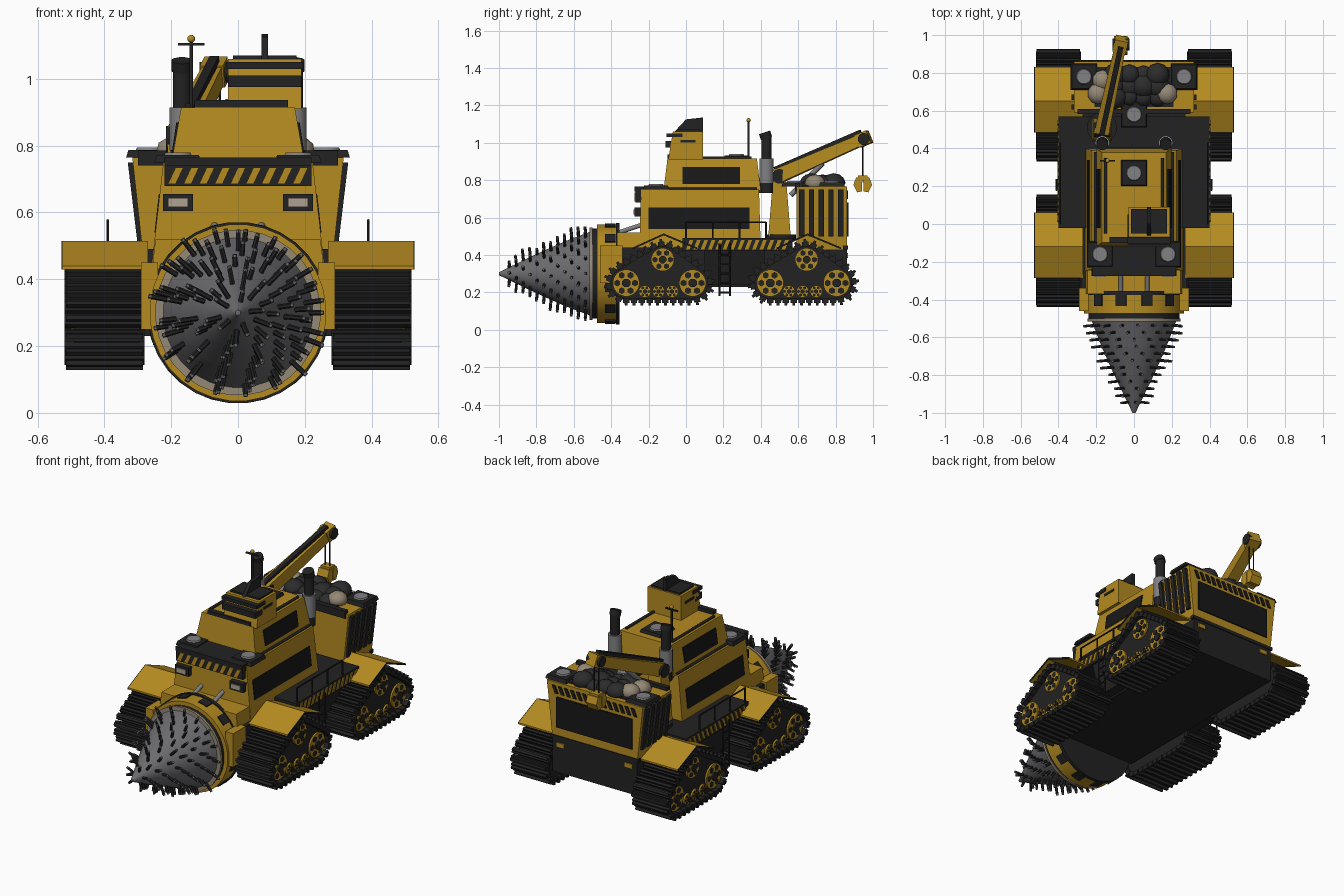
import bpy, bmesh, math, random
from mathutils import Vector, geometry

random.seed(4)
if "Cube" in bpy.data.objects:
    bpy.data.objects.remove(bpy.data.objects["Cube"])


def material(name, red, green, blue):
    mat = bpy.data.materials.new(name)
    mat.use_nodes = True
    mat.diffuse_color = (red, green, blue, 1)
    mat.node_tree.nodes["Principled BSDF"].inputs["Base Color"].default_value = (red, green, blue, 1)
    return mat


YELLOW = material("machine yellow", .46, .26, .015)
BLACK = material("black metal", .016, .016, .017)
GLASS = material("dark panel", .009, .009, .01)
STEEL = material("drill steel", .15, .15, .16)
SILVER = material("silver", .22, .22, .23)
WORN = material("worn ring and pale stone", .3, .25, .18)
LAMP = material("lamp", .42, .36, .28)
ROCK = material("dark rock", .025, .025, .025)
created = []


# Every shape helper returns (vertices, faces) in model space
def loft(lower, upper):
    n = len(lower)
    sides = [(i, (i + 1) % n, (i + 1) % n + n, i + n) for i in range(n)]
    return list(lower) + list(upper), sides + [tuple(range(n)), tuple(range(n, n + n))]


def extrude(points, vector):
    points = [Vector(p) for p in points]
    return loft(points, [p + Vector(vector) for p in points])


def box(x, y, z, taper_x=1, taper_y=1):
    cx, cy = sum(x) / 2, sum(y) / 2
    order = ((0, 0), (1, 0), (1, 1), (0, 1))
    lower = [Vector((x[i], y[j], z[0])) for i, j in order]
    upper = [Vector((cx + (p.x - cx) * taper_x, cy + (p.y - cy) * taper_y, z[1])) for p in lower]
    return loft(lower, upper)


def rod(start, end, radius, end_radius=None, sides=12):
    start, end = Vector(start), Vector(end)
    turn = (end - start).to_track_quat('Z', 'Y')
    far = radius if end_radius is None else end_radius
    rim = []
    for i in range(sides):
        angle = (i + .5) * math.tau / sides
        rim.append(turn @ Vector((math.cos(angle), math.sin(angle), 0)))
    return loft([start + p * radius for p in rim], [end + p * far for p in rim])


def ball(center, radius, squash=1):
    bm = bmesh.new()
    bmesh.ops.create_icosphere(bm, subdivisions=2, radius=radius)
    verts = [Vector((v.co.x, v.co.y, v.co.z * squash)) + Vector(center) for v in bm.verts]
    faces = [tuple(v.index for v in f.verts) for f in bm.faces]
    bm.free()
    return verts, faces


def profile(points, x):
    return extrude([(x[0], y, z) for y, z in points], (x[1] - x[0], 0, 0))


def side_panel(x_low, x_high, y, z):
    corners = [(x_low, y[0], z[0]), (x_low, y[1], z[0]), (x_high, y[1], z[1]), (x_high, y[0], z[1])]
    return extrude(corners, (.008, 0, 0))


def stripes(start, along, up, out, count):
    start, along, up = Vector(start), Vector(along), Vector(up)
    width = along / count / 2
    shapes = []
    for i in range(count):
        p = start + width * i * 2
        shapes.append(extrude([p, p + width, p + width * 2 + up, p + width + up], out))
    return shapes


def part(name, mat, shapes, mirror=False, rear=False):
    verts, faces = [], []
    for shape_verts, shape_faces in shapes:
        base = len(verts)
        verts += shape_verts
        faces += [tuple(i + base for i in f) for f in shape_faces]
    mesh = bpy.data.meshes.new(name)
    mesh.from_pydata(verts, [], faces)
    bm = bmesh.new()
    bm.from_mesh(mesh)
    bmesh.ops.recalc_face_normals(bm, faces=bm.faces)
    bm.to_mesh(mesh)
    bm.free()
    mesh.materials.append(mat)
    obj = bpy.data.objects.new(name, mesh)
    bpy.context.collection.objects.link(obj)
    if rear:
        copy = obj.modifiers.new("rear copy", 'ARRAY')
        copy.use_relative_offset = False
        copy.use_constant_offset = True
        copy.constant_offset_displace = (0, .77, 0)
    if mirror:
        obj.modifiers.new("other side", 'MIRROR')
    created.append(obj)


# Slightly bulging drill cone with rings of studs
cone = [(-.51, .226), (-.65, .172), (-.8, .105), (-1, .008)]
part("drill_cone", STEEL, [rod((0, a, .3), (0, b, .3), ra, rb, 40) for (a, ra), (b, rb) in zip(cone, cone[1:])])
studs, tips = [], []
for ring in range(12):
    y = -.535 - ring * .037
    radius = next(ra + (rb - ra) * (y - a) / (b - a) for (a, ra), (b, rb) in zip(cone, cone[1:]) if y >= b)
    count = max(5, round(17 * radius / .22))
    for i in range(count):
        angle = (i + ring * .37) * math.tau / count
        out = Vector((math.cos(angle), -.1, math.sin(angle)))
        base = Vector((0, y, .3)) + Vector((out.x, 0, out.z)) * (radius - .01)
        tip = base + out * random.uniform(.035, .065)
        studs.append(rod(base, tip, .008, sides=6))
        tips.append(rod(tip, tip + out * .008, .007, sides=6))
part("drill_studs", BLACK, studs)
part("drill_stud_tips", STEEL, tips)

# Drill collar and housing
part("drill_ring", WORN, [rod((0, -.515, .3), (0, -.5, .3), .248, sides=32)])
part("drill_bearing", BLACK, [rod((0, -.51, .3), (0, -.46, .3), .242, sides=32),
                              rod((0, -.375, .3), (0, -.355, .3), .272, sides=32)])
part("drill_collar", YELLOW, [rod((0, -.475, .3), (0, -.37, .3), .265, sides=32)])
pads = []
for i in range(12):
    angle = (i + .5) * math.tau / 12
    out = Vector((math.cos(angle), 0, math.sin(angle)))
    middle = Vector((0, -.405, .3))
    pads.append(rod(middle + out * .24, middle + out * .27, .04, sides=4))
part("collar_pads", BLACK, pads)
part("collar_brackets", YELLOW, [box((.24, .29), (-.46, -.34), (.25, .45))], mirror=True)
part("collar_hood", YELLOW, [box((-.26, .26), (-.37, -.2), (.41, .52), .95)])
part("collar_rams", SILVER, [rod((.07, -.36, .52), (.07, -.24, .56), .012)], mirror=True)

# Chassis
part("hull", BLACK, [box((-.28, .28), (-.36, .86), (.23, .44)),
                     box((-.4, .4), (-.02, .57), (.42, .49)),
                     box((-.34, .34), (.1, .42), (.24, .43), 1.15)])
part("hull_rear_markers", YELLOW, [box((.2, .25), (.855, .866), (.385, .41))], mirror=True)
part("deck_hazard_stripes", YELLOW, stripes((.4, 0, .43), (0, .55, 0), (0, 0, .05), (.005, 0, 0), 14), mirror=True)
rails = [rod((.39, y / 7, .48), (.39, y / 7, .575), .005, sides=6) for y in range(4)]
rails.append(rod((.39, 0, .575), (.39, 3 / 7, .575), .005, sides=6))
part("deck_railing", BLACK, rails, mirror=True)
ladder = [rod((.41, y, .18), (.41, y, .46), .005, sides=6) for y in (.18, .235)]
ladder += [rod((.41, .18, .2 + i * .05), (.41, .235, .2 + i * .05), .005, sides=6) for i in range(5)]
part("ladder", BLACK, ladder, mirror=True)

# Triangular crawler tracks
MAIN_WHEELS = ((-.125, .375, .08), (-.32, .25, .09), (.035, .25, .09))
cloud = []
for y, z, radius in MAIN_WHEELS:
    for i in range(24):
        angle = i * math.tau / 24
        cloud.append(Vector((y + radius * math.cos(angle), z + radius * math.sin(angle))))
outline = [cloud[i] for i in geometry.convex_hull_2d(cloud)]
part("track_belt", BLACK, [profile(outline, (.295, .49))], mirror=True, rear=True)
links, carry, spacing = [], 0, .042
for a, b in zip(outline, outline[1:] + outline[:1]):
    length = (b - a).length
    along = (b - a).normalized()
    out = Vector((along.y, -along.x))
    if out.dot(a - Vector((-.14, .28))) < 0:
        out = -out
    while carry < length:
        p = a + along * carry
        pad = [p - along * .018 - out * .01, p + along * .018 - out * .01,
               p + along * .017 + out * .016, p - along * .017 + out * .016]
        cleat = [p - along * .009, p + along * .009, p + along * .007 + out * .031, p - along * .007 + out * .031]
        links += [profile(pad, (.28, .52)), profile(cleat, (.285, .515))]
        carry += spacing
    carry -= length
part("track_links", BLACK, links, mirror=True, rear=True)
rims, hubs = [], []
for y, z, radius in [(y, z, r - .018) for y, z, r in MAIN_WHEELS] + [(-.22 + i * .073, .205, .033) for i in range(3)]:
    rims.append(rod((.47, y, z), (.5, y, z), radius, sides=20))
    hubs.append(rod((.47, y, z), (.51, y, z), radius * .34, sides=8))
    for i in range(6):
        angle = i * math.tau / 6
        hole = (y + radius * .66 * math.cos(angle), z + radius * .66 * math.sin(angle))
        hubs.append(rod((.495, *hole), (.502, *hole), radius * .25, sides=6))
part("track_wheels", YELLOW, rims, mirror=True, rear=True)
part("wheel_hubs", BLACK, hubs, mirror=True, rear=True)
roof = [(-.285, .43), (-.12, .505), (.06, .43)]
sheet = roof + [(y, z + .01) for y, z in reversed(roof)]
part("fender", YELLOW, [profile(sheet, (.27, .525))], mirror=True, rear=True)
part("fender_trim", BLACK, [profile(sheet, (.525, .529))], mirror=True, rear=True)

# Lower and upper superstructure
part("lower_body", YELLOW, [box((-.26, .26), (-.25, .4), (.43, .75), .86, .97)])
part("lower_windows", GLASS, [side_panel(.242, .229, (-.2, .34), (.54, .655))], mirror=True)
part("body_roof", BLACK, [box((-.22, .22), (-.275, -.1), (.74, .765)), box((-.19, .19), (.37, .405), (.73, .757))])
part("upper_cabin", YELLOW, [box((-.2, .2), (-.12, .4), (.745, .915), .85, .92)])
part("upper_windows", GLASS, [side_panel(.19, .177, (-.02, .29), (.78, .87))], mirror=True)
part("cabin_rails", BLACK, [rod((.15, -.05, .92), (.15, .35, .92), .008),
                            rod((.205, -.1, .753), (.205, .38, .753), .008)], mirror=True)

# Front plate and headlamps
part("front_plate", BLACK, [box((-.22, .22), (-.27, -.22), (.68, .74))])
part("front_hazard_stripes", YELLOW, stripes((-.21, -.27, .685), (.42, 0, 0), (0, 0, .05), (0, -.005, 0), 9))
part("headlamp_cases", BLACK, [box((.135, .225), (-.275, -.22), (.605, .655))], mirror=True)
part("headlamp_lenses", LAMP, [box((.15, .21), (-.281, -.27), (.617, .643))], mirror=True)

# Lookout cab
part("lookout_cab", YELLOW, [profile([(-.095, .91), (.09, .91), (.09, 1.06), (-.07, 1.06)], (-.03, .19))])
part("cab_visors", BLACK, [box((-.035, .195), (-.105, -.02), (1.03, 1.05)), box((-.03, .19), (-.11, -.04), (.975, 1.01)),
                           box((-.015, .175), (-.05, .08), (1.055, 1.07)), box((-.13, .15), (-.1, -.07), (.915, .937)),
                           profile([(-.06, 1.06), (0, 1.125), (.09, 1.135), (.09, 1.06)], (.07, .09))])
part("cab_side_slots", BLACK, [box((-.034, .194), (-.03, .05), (1, 1.014))])

# Rear hopper with ribs and stones
part("hopper", YELLOW, [box((-.28, .28), (.59, .86), (.43, .765), 1.13)])
part("hopper_ribs", BLACK, [extrude([(.288, y, .5), (.3, y, .5), (.33, y, .75), (.31, y, .75)], (0, .028, 0))
                            for y in [.605 + i * .052 for i in range(5)]], mirror=True)
part("hopper_rim", BLACK, [box((-.21, .21), (.62, .83), (.755, .772)), box((-.3, .3), (.582, .61), (.74, .785)),
                           box((-.29, .29), (.84, .865), (.43, .45))])
part("hopper_rear_panel", GLASS, [box((-.25, .25), (.858, .868), (.5, .68))])
part("hopper_hazard_stripes", BLACK, stripes((-.28, .86, .7), (.56, 0, 0), (0, 0, .045), (0, .007, 0), 14))
stones, pale = [], []
for i in range(12):
    center = (-.1 + (i % 4) * .075, .67 + (i // 4) * .06, random.uniform(.765, .79))
    stones.append(ball(center, random.uniform(.045, .065), .8))
for x, y in ((-.165, .76), (-.19, .69), (.175, .69)):
    pale.append(ball((x, y, .785), .056, .8))
part("dark_stones", ROCK, stones)
part("pale_stones", WORN, pale)

# Square roof vents with round caps
bases, caps = [], []
for x, y, z in ((.18, -.16, .75), (-.18, -.16, .75), (.265, .78, .765), (-.265, .78, .765), (0, .27, .91), (0, .58, .765)):
    bases.append(box((x - .07, x + .07), (y - .07, y + .07), (z, z + .022), .9, .9))
    caps.append(rod((x, y, z + .015), (x, y, z + .03), .045, .038, 16))
part("vent_bases", BLACK, bases)
part("vent_caps", SILVER, caps)

# Exhaust stacks and aerial
part("exhaust_sleeves", SILVER, [rod((.168, .43, .785), (.168, .43, .915), .038, sides=16)], mirror=True)
part("exhaust_stacks", BLACK, [rod((.168, .43, .73), (.168, .43, .79), .036), rod((.168, .43, .9), (.168, .43, 1.04), .028),
                               rod((.168, .43, 1.025), (.168, .42, 1.055), .032)], mirror=True)
part("aerial", BLACK, [rod((-.14, .335, .9), (-.14, .335, 1.11), .006), box((-.18, -.1), (.33, .34), (1.1, 1.108))])
part("aerial_ball", YELLOW, [ball((-.14, .335, 1.12), .012)])

# Crane
foot, tip = Vector((-.17, .49, .82)), Vector((-.07, .95, 1.02))
lift = Vector((0, -.014, .036))
reach = (tip - foot).normalized() * .035
part("crane_turntable", BLACK, [rod((-.17, .51, .48), (-.17, .51, .51), .08, sides=20), rod((-.215, .5, .82), (-.125, .5, .82), .04),
                                rod(foot + lift, tip + lift, .02, sides=4), rod((-.115, .95, 1.02), (-.025, .95, 1.02), .032)])
part("crane_post", YELLOW, [box((-.22, -.12), (.44, .56), (.5, .83), .8, .55)])
part("crane_boom", YELLOW, [rod(foot, tip, .055, .042, 4), rod(tip - reach, tip + reach, .05, sides=4)])
part("crane_ram", SILVER, [rod((-.16, .56, .72), (-.12, .73, .89), .014)])
part("crane_cables", BLACK, [rod((x, .945, .81), (x, .945, 1), .004, sides=6) for x in (-.085, -.055)])
claws = [box((-.1, -.04), (.92, .97), (.8, .825))]
for side in (-1, 1):
    points = [(.002, .81), (.035, .815), (.05, .775), (.03, .735), (.004, .74)]
    claws.append(profile([(.945 + side * y, z) for y, z in points], (-.105, -.035)))
part("crane_claw", YELLOW, claws)

# Smooth round surfaces while keeping hard edges
for obj in created:
    obj.select_set(True)
bpy.context.view_layer.objects.active = created[0]
bpy.ops.object.shade_smooth_by_angle(angle=.6)
